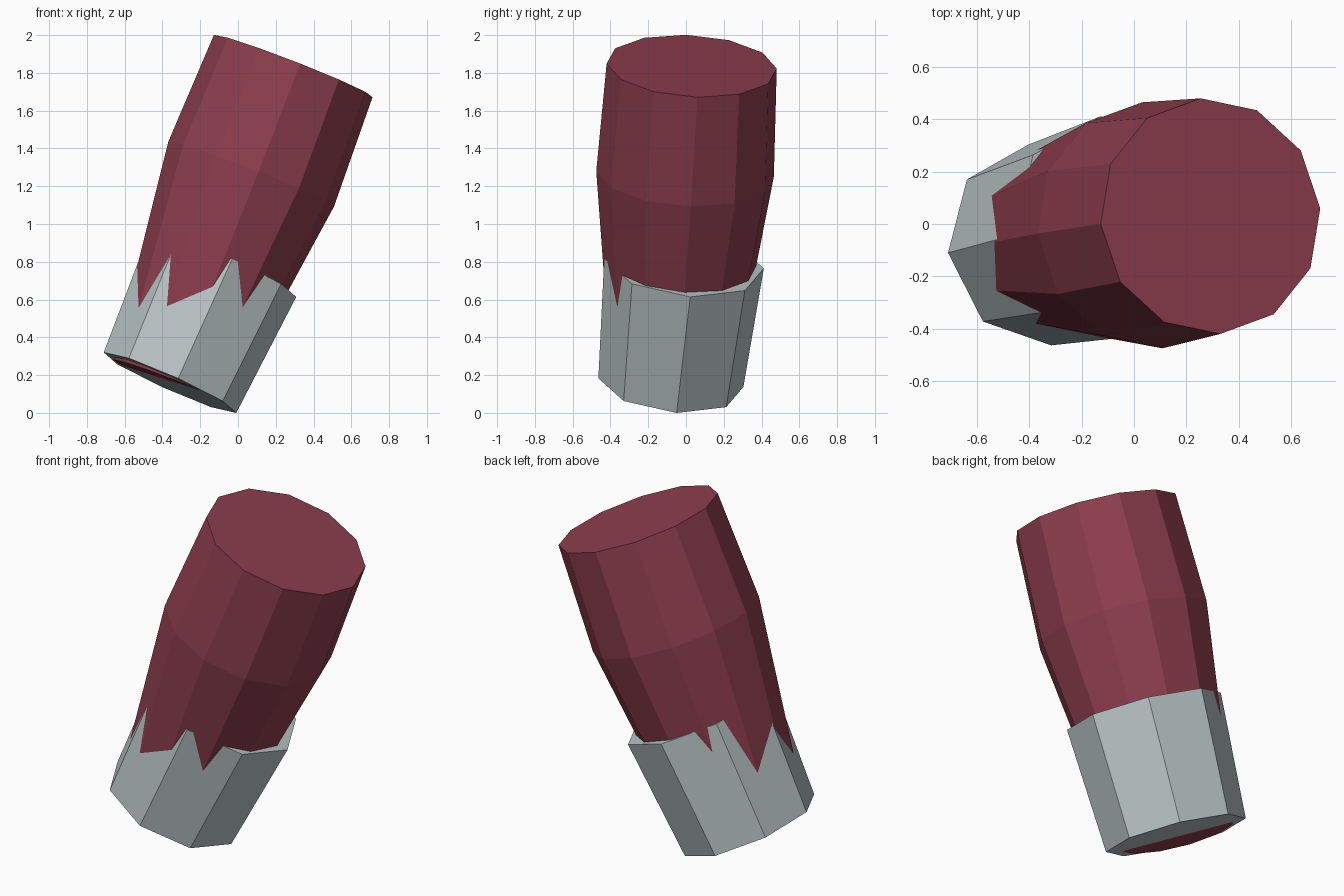
import bpy, bmesh, math
from mathutils import Vector, Matrix

if "Cube" in bpy.data.objects:
    bpy.data.objects.remove(bpy.data.objects["Cube"])


def material(name, colour):
    m = bpy.data.materials.new(name)
    m.diffuse_color = (*colour, 1.0)
    m.use_nodes = True
    m.node_tree.nodes["Principled BSDF"].inputs["Base Color"].default_value = m.diffuse_color
    return m


def tube(name, centre, axis, start, sides, rings, mat):
    """Capped round body; rings are (distance along axis, radius), lowest first."""
    z = Vector(axis).normalized()
    s = Vector(start)
    x = (s - s.dot(z) * z).normalized()
    y = z.cross(x)
    frame = Matrix((x, y, z)).transposed()
    bm = bmesh.new()
    loops = []
    for h, r in rings:
        loops.append([bm.verts.new(Vector(centre) + frame @ Vector(
            (r * math.cos(a), r * math.sin(a), h)))
            for a in (2 * math.pi * i / sides for i in range(sides))])
    for lo, hi in zip(loops, loops[1:]):
        for i in range(sides):
            j = (i + 1) % sides
            bm.faces.new((lo[i], lo[j], hi[j], hi[i]))
    bm.faces.new(loops[0][::-1])
    bm.faces.new(loops[-1])
    mesh = bpy.data.meshes.new(name)
    bm.to_mesh(mesh)
    bm.free()
    mesh.materials.append(mat)
    obj = bpy.data.objects.new(name, mesh)
    bpy.context.collection.objects.link(obj)
    return obj


red = material("dark_red", (0.27, 0.048, 0.076))
grey = material("pale_grey", (0.49, 0.56, 0.56))

# Leaning twelve-sided body, widest at the middle ring
tube("barrel_body", (0.07, -0.005, 1.265), (0.362, 0.057, 0.930),
     (-0.42, -0.03, 0.165), 12,
     [(-1.184, 0.322), (0.0, 0.472), (0.614, 0.452)], red)

# Eight-sided flared sleeve around the lower end
tube("lower_sleeve", (-0.36, -0.08, 0.16), (0.406, 0.100, 0.908),
     (-0.35, -0.03, 0.16), 8,
     [(0.0, 0.387), (0.694, 0.426)], grey)
